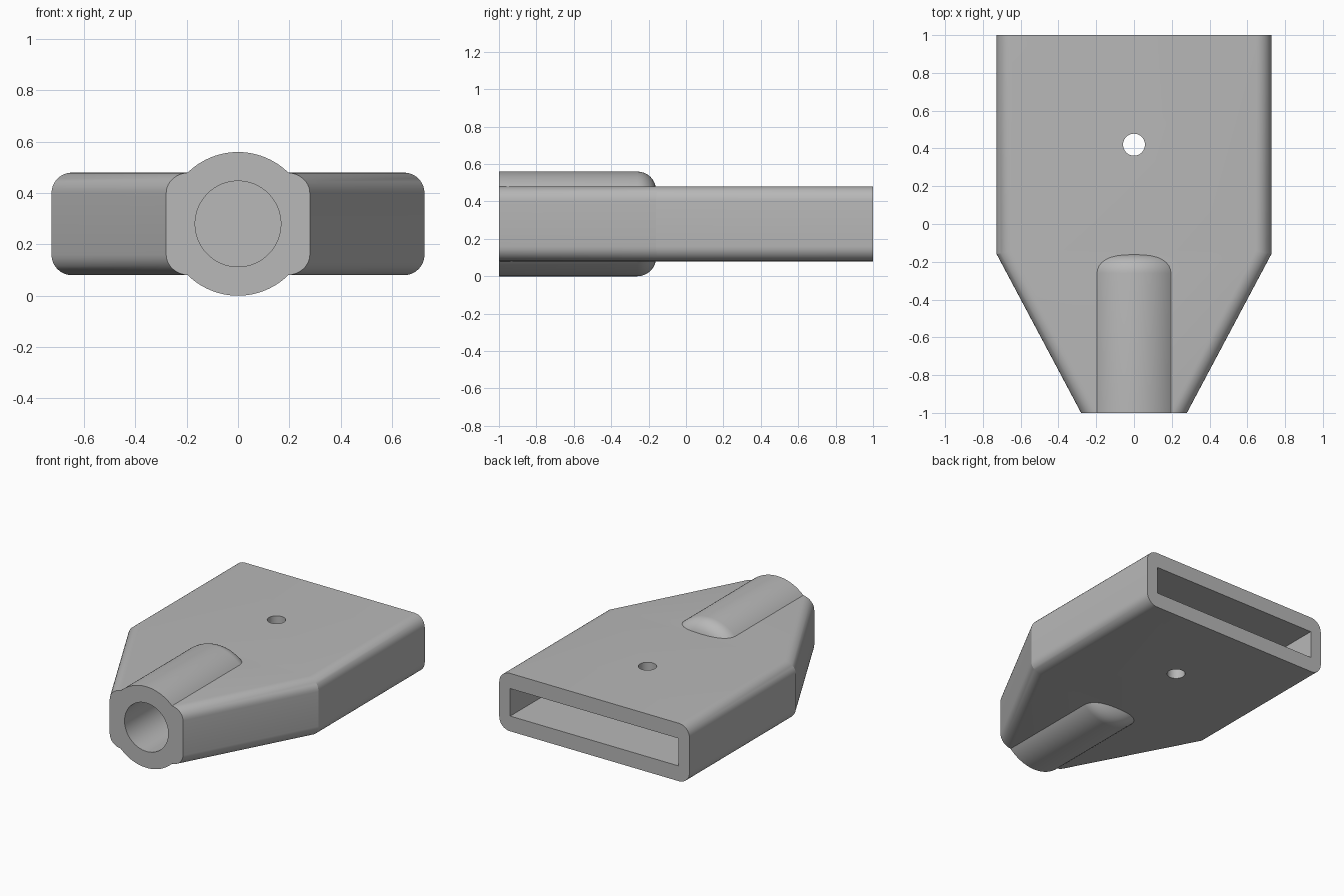
import bpy, bmesh, math
from mathutils import Matrix

cube = bpy.data.objects.get("Cube")
if cube:
    bpy.data.objects.remove(cube, do_unlink=True)

MID = 0.28            # height of the centre line
HALF_H = 0.2          # half thickness of the flat body
ROUND = 0.08          # rounding of the long edges
WIDE, NARROW = 0.727, 0.28
BEND = -0.16          # where the taper starts

grey = bpy.data.materials.new("plain grey")
grey.use_nodes = True
colour = (0.48, 0.48, 0.48, 1)
grey.diffuse_color = colour
grey.node_tree.nodes["Principled BSDF"].inputs["Base Color"].default_value = colour


def finish(name, bm):
    bmesh.ops.recalc_face_normals(bm, faces=bm.faces)
    mesh = bpy.data.meshes.new(name)
    bm.to_mesh(mesh)
    bm.free()
    mesh.materials.append(grey)
    obj = bpy.data.objects.new(name, mesh)
    bpy.context.collection.objects.link(obj)
    return obj


def loft(name, rings):
    """Skin a list of closed rings and cap both ends."""
    bm = bmesh.new()
    loops = [[bm.verts.new(p) for p in ring] for ring in rings]
    n = len(loops[0])
    for a, b in zip(loops, loops[1:]):
        for i in range(n):
            j = (i + 1) % n
            bm.faces.new((a[i], a[j], b[j], b[i]))
    bm.faces.new(loops[0])
    bm.faces.new(loops[-1])
    return finish(name, bm)


def turned(name, profile, sides=96):
    """Round part along y from (radius, y) pairs."""
    angles = [2 * math.pi * i / sides for i in range(sides)]
    return loft(name, [[(r * math.cos(a), y, MID + r * math.sin(a)) for a in angles]
                       for r, y in profile])


def box(name, x, y0, y1, half_z):
    bm = bmesh.new()
    bmesh.ops.create_cube(bm, size=1, matrix=Matrix.Translation((0, (y0 + y1) / 2, MID))
                          @ Matrix.Diagonal((2 * x, y1 - y0, 2 * half_z, 1)))
    return finish(name, bm)


def combine(target, other, operation):
    mod = target.modifiers.new(other.name, 'BOOLEAN')
    mod.operation, mod.solver, mod.object = operation, 'EXACT', other
    bpy.context.view_layer.objects.active = target
    bpy.ops.object.modifier_apply(modifier=mod.name)
    bpy.data.objects.remove(other, do_unlink=True)


# Rounded section: side inset and height for one quarter, mirrored to four
STEPS = 8
quarter = []
for i in range(STEPS + 1):
    a = math.pi / 2 * i / STEPS
    quarter.append((ROUND * (1 - math.cos(a)), HALF_H - ROUND + ROUND * math.sin(a)))
half = [(d, -z) for d, z in reversed(quarter)] + quarter

# Flat body, straight at the back and tapering to the front, mitred at the bend
slope = math.atan2(WIDE - NARROW, BEND + 1)


def section(y, width, stretch, shift):
    right = [(width - d * stretch, y + d * shift, MID + z) for d, z in half]
    return right + [(-x, yy, z) for x, yy, z in reversed(right)]


body = loft("socket_body", [
    section(-1, NARROW, 1 / math.cos(slope), 0),
    section(BEND, WIDE, 1, math.tan(slope / 2)),
    section(1, WIDE, 1, 0)])

# Round sleeve with a filleted inner end
R, FILLET = 0.28, 0.1
end = [(R - FILLET + FILLET * math.cos(math.pi / 2 * i / STEPS),
        BEND - FILLET + FILLET * math.sin(math.pi / 2 * i / STEPS)) for i in range(STEPS + 1)]
combine(body, turned("sleeve", [(R, -1)] + end), 'UNION')

# Handle bore, rear slot and pin hole
combine(body, turned("handle_bore", [(0.167, -1.1), (0.167, -0.28)]), 'DIFFERENCE')
combine(body, box("rear_slot", 0.643, BEND, 1.1, 0.095), 'DIFFERENCE')
bm = bmesh.new()
bmesh.ops.create_cone(bm, cap_ends=True, segments=48, radius1=0.058, radius2=0.058,
                      depth=1, matrix=Matrix.Translation((0, 0.42, MID)))
combine(body, finish("pin_hole", bm), 'DIFFERENCE')

# Smooth shading with crisp edges
bpy.ops.object.select_all(action='DESELECT')
body.select_set(True)
bpy.context.view_layer.objects.active = body
bpy.ops.object.shade_smooth_by_angle(angle=math.radians(20))
